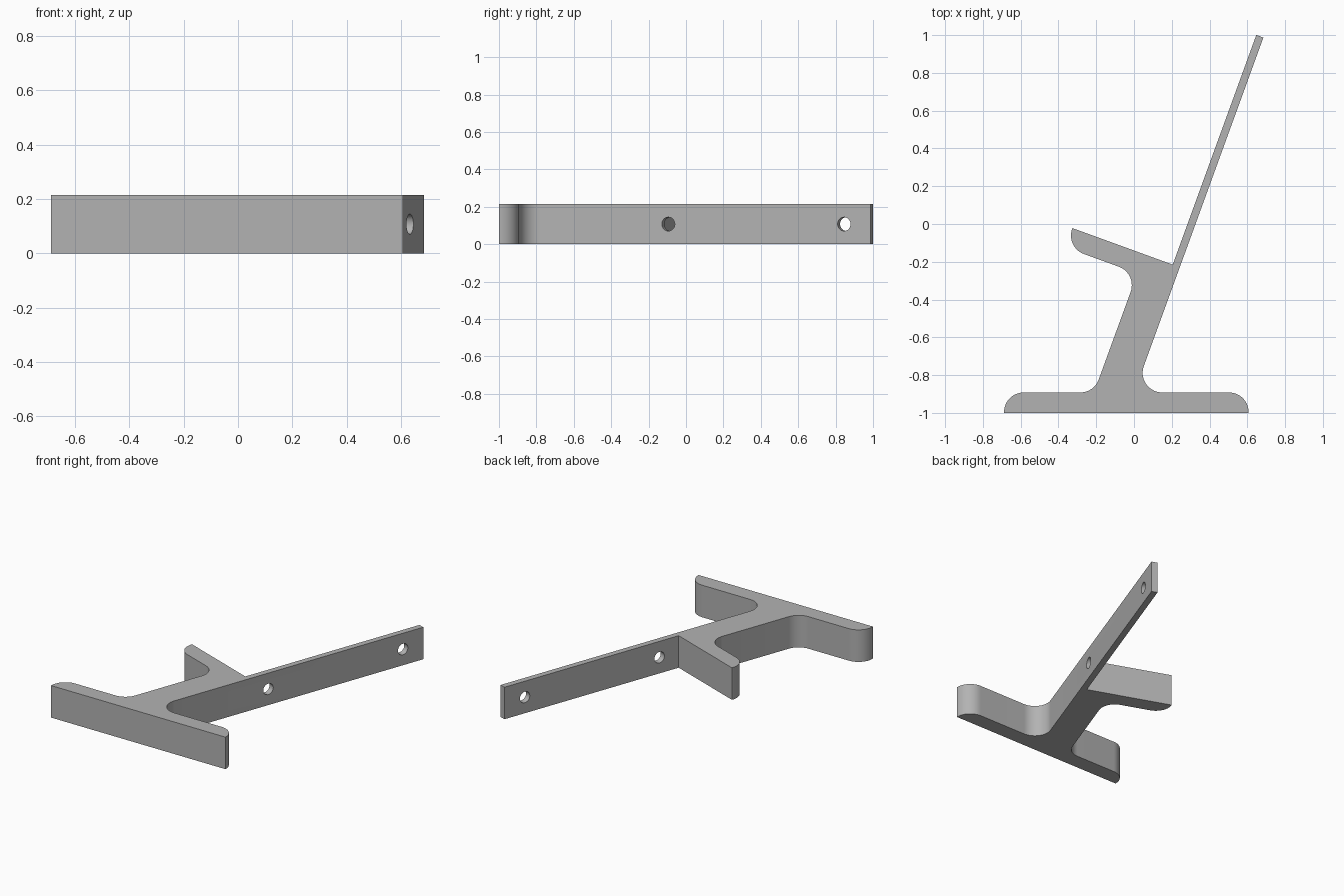
import bpy, bmesh, math
from mathutils import Vector, Matrix

cube = bpy.data.objects.get("Cube")
if cube:
    bpy.data.objects.remove(cube, do_unlink=True)

HEIGHT = 0.215
TILT = math.radians(70)
ALONG = Vector((math.cos(TILT), math.sin(TILT)))
ACROSS = Vector((-ALONG.y, ALONG.x))
TIP = Vector((0.685, 0.987))      # outer corner of the plate end
PLATE, STEM, BAR, R = 0.04, 0.2, 0.108, 0.104


def on_line(offset, y):
    """Point at height y on the slanted line this far across from the plate's outer face."""
    p = TIP + ACROSS * offset
    return p + ALONG * ((y - p.y) / ALONG.y)


def fillet(prev, corner, nxt, radius, steps=14):
    """Replace a corner with a tangent arc."""
    a, b = (prev - corner).normalized(), (nxt - corner).normalized()
    half = a.angle(b) / 2
    centre = corner + (a + b).normalized() * (radius / math.sin(half))
    reach = radius / math.tan(half)
    start, end = corner + a * reach - centre, corner + b * reach - centre
    sweep = math.atan2(start.x * end.y - start.y * end.x, start.dot(end))
    return [centre + Matrix.Rotation(sweep * i / steps, 2) @ start for i in range(steps + 1)]


# Material
grey = bpy.data.materials.new("plain grey")
grey.use_nodes = True
colour = (0.45, 0.45, 0.45, 1)
grey.diffuse_color = colour
grey.node_tree.nodes["Principled BSDF"].inputs["Base Color"].default_value = colour

# Bracket outline: corner and rounding radius, counter-clockwise
shelf = -1 + BAR
notch = on_line(PLATE, -0.215)
arm_end = notch + ACROSS * 0.565
arm_inner = notch + ACROSS * (STEM - PLATE) - ALONG * BAR
corners = [
    (Vector((-0.688, -1)), 0),
    (Vector((0.607, -1)), 0),
    (Vector((0.607, shelf)), R),
    (on_line(0, shelf), R),
    (TIP, 0),
    (TIP + ACROSS * PLATE, 0),
    (notch, 0),
    (arm_end, 0),
    (arm_end - ALONG * BAR, R),
    (arm_inner, R),
    (on_line(STEM, shelf), R),
    (Vector((-0.688, shelf)), R),
]
outline = []
for i, (p, radius) in enumerate(corners):
    nxt = corners[(i + 1) % len(corners)][0]
    outline += fillet(corners[i - 1][0], p, nxt, radius) if radius else [p]

# Bracket body
bm = bmesh.new()
base = bm.faces.new([bm.verts.new((p.x, p.y, 0)) for p in outline])
top = bmesh.ops.extrude_face_region(bm, geom=[base])
bmesh.ops.translate(bm, vec=(0, 0, HEIGHT),
                    verts=[v for v in top["geom"] if isinstance(v, bmesh.types.BMVert)])
bmesh.ops.recalc_face_normals(bm, faces=bm.faces)
mesh = bpy.data.meshes.new("bracket")
bm.to_mesh(mesh)
bm.free()
mesh.materials.append(grey)
bracket = bpy.data.objects.new("bracket", mesh)
bpy.context.collection.objects.link(bracket)

# Screw holes through the plate
for distance in (0.151, 1.151):
    p = TIP - ALONG * distance + ACROSS * PLATE / 2
    bpy.ops.mesh.primitive_cylinder_add(
        vertices=32, radius=0.037, depth=0.12, location=(p.x, p.y, HEIGHT / 2),
        rotation=(math.pi / 2, 0, TILT + math.pi))
    cutter = bpy.context.object
    cutter.name = "hole_cutter"
    cutter.rotation_euler = Vector((ACROSS.x, ACROSS.y, 0)).to_track_quat('Z', 'Y').to_euler()
    cutter.hide_render = True
    cutter.data.materials.append(grey)
    cut = bracket.modifiers.new("hole", 'BOOLEAN')
    cut.operation, cut.solver, cut.object = 'DIFFERENCE', 'EXACT', cutter
    bpy.context.view_layer.objects.active = bracket
    bpy.ops.object.modifier_apply(modifier=cut.name)
    bpy.data.objects.remove(cutter, do_unlink=True)

bpy.ops.object.select_all(action='DESELECT')
bracket.select_set(True)
bpy.context.view_layer.objects.active = bracket
bpy.ops.object.shade_smooth_by_angle(angle=math.radians(30))
